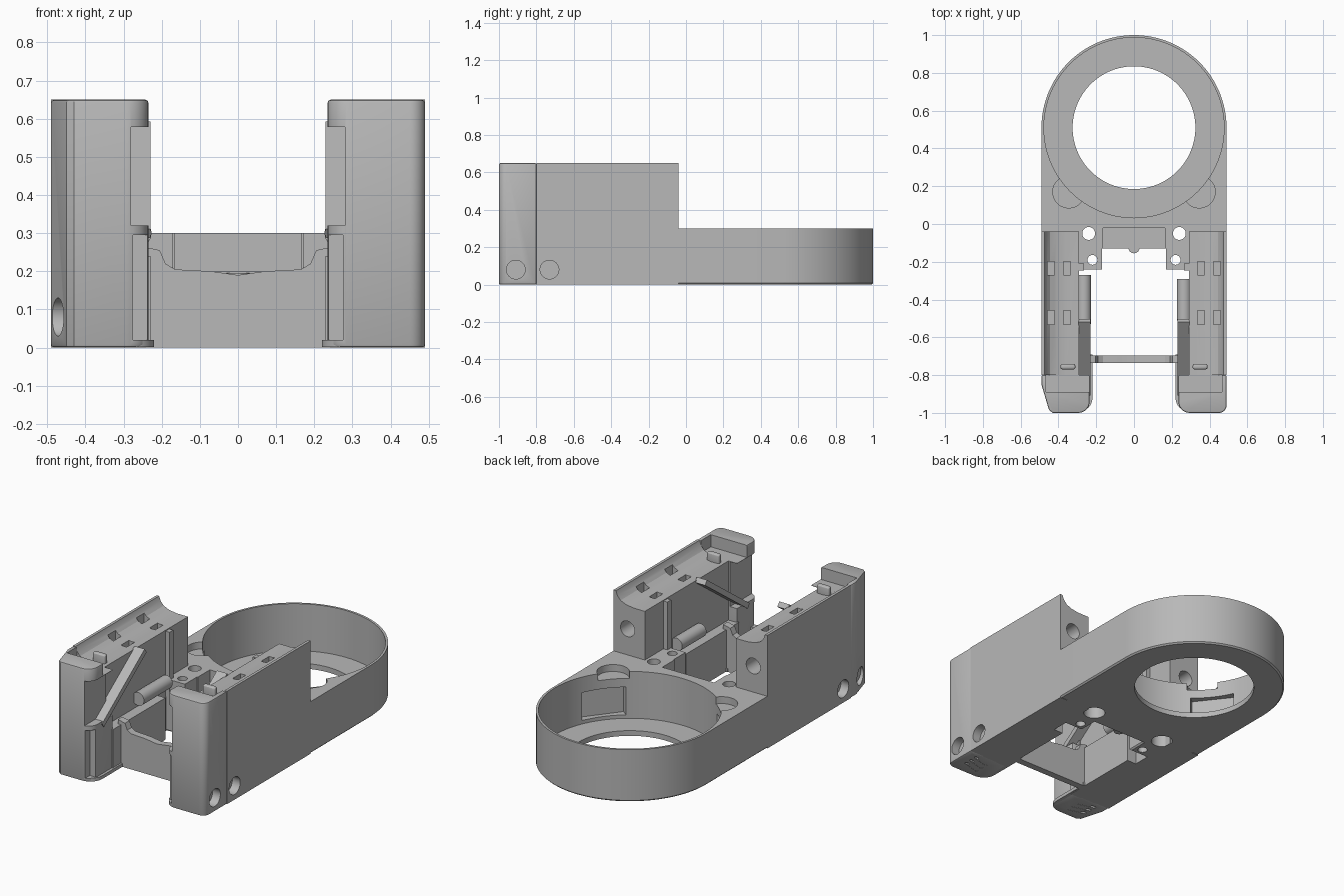
import bpy, bmesh
from math import radians, cos, sin, pi
from mathutils import Matrix, Vector

old = bpy.data.objects.get("Cube")
if old:
    bpy.data.objects.remove(old, do_unlink=True)

GREY = (0.48, 0.48, 0.48, 1)
mat = bpy.data.materials.new("plain grey plastic")
mat.use_nodes = True
mat.diffuse_color = GREY
mat.node_tree.nodes["Principled BSDF"].inputs["Base Color"].default_value = GREY


def finish(name, bm):
    bmesh.ops.recalc_face_normals(bm, faces=bm.faces)
    mesh = bpy.data.meshes.new(name)
    bm.to_mesh(mesh)
    bm.free()
    ob = bpy.data.objects.new(name, mesh)
    bpy.context.collection.objects.link(ob)
    mesh.materials.append(mat)
    return ob


def prism(name, pts, lo, hi, axis="z", foot=0.0):
    """Extrude a 2D outline along z (x, y points) or along y (x, z points)."""
    bm = bmesh.new()
    place = (lambda a, b, c: (a, b, c)) if axis == "z" else (lambda a, b, c: (a, c, b))
    face = bm.faces.new([bm.verts.new(place(a, b, lo)) for a, b in pts])
    grown = bmesh.ops.extrude_face_region(bm, geom=[face])["geom"]
    move = Vector(place(0, 0, hi - lo))
    bmesh.ops.translate(bm, vec=move, verts=[g for g in grown if isinstance(g, bmesh.types.BMVert)])
    bmesh.ops.recalc_face_normals(bm, faces=bm.faces)
    if foot:
        rim = [e for e in bm.edges if all(abs(v.co.z - lo) < 1e-5 for v in e.verts)]
        bmesh.ops.bevel(bm, geom=rim, offset=foot, segments=1, affect="EDGES")
    return finish(name, bm)


def box(name, x, y, z, turn=None, bevel=0.0):
    """Box from (min, max) pairs, optionally turned about its centre."""
    bm = bmesh.new()
    spans = [sorted(p) for p in (x, y, z)]
    size = [b - a for a, b in spans]
    mid = Vector([(a + b) / 2 for a, b in spans])
    m = Matrix.Translation(mid) @ (turn or Matrix()) @ Matrix.Diagonal((*size, 1))
    bmesh.ops.create_cube(bm, size=1, matrix=m)
    if bevel:
        bmesh.ops.bevel(bm, geom=bm.edges[:], offset=bevel, segments=3, profile=0.5, affect="EDGES")
    return finish(name, bm)


def rod(name, centre, r, length, axis="z", sides=48):
    bm = bmesh.new()
    turn = {"x": Matrix.Rotation(pi / 2, 4, "Y"), "y": Matrix.Rotation(pi / 2, 4, "X"), "z": Matrix()}[axis]
    bmesh.ops.create_cone(bm, cap_ends=True, segments=sides, radius1=r, radius2=r,
                          depth=length, matrix=Matrix.Translation(centre) @ turn)
    return finish(name, bm)


def cut(ob, *cutters):
    for c in cutters:
        c.hide_render = True
        mod = ob.modifiers.new("cut", "BOOLEAN")
        mod.operation, mod.solver, mod.object = "DIFFERENCE", "EXACT", c
        bpy.context.view_layer.objects.active = ob
        bpy.ops.object.modifier_apply(modifier=mod.name)
        bpy.data.objects.remove(c, do_unlink=True)


def arc(cx, cy, r, a0, a1, n):
    return [(cx + r * cos(radians(a0 + (a1 - a0) * i / n)),
             cy + r * sin(radians(a0 + (a1 - a0) * i / n))) for i in range(n + 1)]


def flip(pts, s):
    return [(s * a, b) for a, b in pts]


# Base: round cup at the back, two blocks reaching forward
right_edge = [(0.17, -0.13), (0.17, -0.24), (0.45, -0.24), (0.45, -0.045), (0.49, -0.045)]
outline = right_edge + arc(0, 0.51, 0.49, 0, 180, 64) + flip(right_edge, -1)[::-1]
base = prism("cup_base", outline, 0, 0.3, foot=0.008)
cut(base,
    rod("cup_cutter", (0, 0.51, 0.23), 0.477, 0.4, sides=96),
    rod("floor_hole", (0, 0.51, 0), 0.325, 0.2, sides=96),
    box("shelf_cutter", (-0.165, 0.165), (-0.2, -0.02), (0.2, 0.4)))
for s in (1, -1):
    angle = radians(-38 if s > 0 else 218)
    px, py = 0.475 * cos(angle), 0.51 + 0.475 * sin(angle)
    cut(base,
        rod("lobe_cutter", (s * 0.345, 0.17, 0.31), 0.085, 0.1),
        box("pocket_cutter", (px - 0.03, px + 0.03), (py - 0.12, py + 0.12), (0.05, 0.21),
            turn=Matrix.Rotation(angle, 4, "Z")),
        rod("screw_hole", (s * 0.24, -0.05, 0.15), 0.034, 0.5),
        rod("screw_recess", (s * 0.24, -0.05, 0), 0.058, 0.16),
        rod("small_hole", (s * 0.22, -0.19, 0.15), 0.026, 0.5))

# Nub in the middle of the shelf edge
rod("shelf_nub", (0, -0.125, 0.1), 0.03, 0.19)

# Front cross member with a dipped top and raised ends
half = [(0.07, 0.2), (0.165, 0.205), (0.19, 0.22), (0.205, 0.255), (0.25, 0.265), (0.25, 0)]
prism("cross_member", flip(half, -1)[::-1] + [(0, 0.19)] + half, -0.735, -0.695, axis="y")

trough = [(0.49, 0), (0.49, 0.65), (0.474, 0.65), (0.465, 0.625), (0.445, 0.602),
          (0.41, 0.587), (0.36, 0.58), (0.29, 0.58), (0.29, 0)]

for s, side in ((1, "left"), (-1, "right")):
    # Arm body with a hollowed top
    arm = prism(side + "_arm", flip(trough, s), -0.8, -0.04, axis="y")
    cut(arm, rod("end_hole", (s * 0.4, -0.04, 0.45), 0.045, 0.2, "y"),
        rod("side_hole", (s * 0.49, -0.73, 0.08), 0.05, 0.1, "x"))
    for x in (0.355, 0.44):
        for y in (-0.235, -0.495):
            cut(arm, box("slot", (s * (x - 0.018), s * (x + 0.018)), (y - 0.036, y + 0.036), (0.54, 0.7)))

    # Front end: one outer corner rounded, the other chamfered
    inner = arc(0.295, -0.94, 0.06, 180, 270, 8)
    outer = arc(0.45, -0.96, 0.04, 270, 360, 8) if s > 0 else [(0.43, -1.0), (0.45, -0.985), (0.49, -0.85)]
    cap = prism(side + "_front_cap", flip([(0.235, -0.8)] + inner + outer + [(0.49, -0.8)], s), 0, 0.65)
    rim = cap.modifiers.new("rim", "BEVEL")
    rim.width, rim.segments, rim.limit_method, rim.angle_limit = 0.008, 2, "ANGLE", radians(50)
    bpy.context.view_layer.objects.active = cap
    bpy.ops.object.modifier_apply(modifier=rim.name)
    cut(cap,
        box("trough_cutter", (s * 0.2, s * 0.465), (-0.89, -0.7), (0.58, 0.8)),
        box("window_cutter", (s * 0.1, s * 0.28), (-1.2, -0.7), (0.32, 0.578)),
        box("panel_cutter", (s * 0.1, s * 0.275), (-1.2, -0.955), (0.02, 0.295)),
        rod("side_hole", (s * 0.49, -0.91, 0.08), 0.05, 0.1, "x"))
    # Grille slots under the front end
    for i in range(3):
        y = -0.93 + i * 0.04
        cut(cap, box("vent", (s * 0.32, s * 0.43), (y - 0.008, y + 0.008), (-0.02, 0.025),
                     turn=Matrix.Rotation(radians(s * 15), 4, "Z")))

    # Rounded foot plate and inner rail
    foot = [(0.4, -0.69), (0.22, -0.69)] + arc(0.295, -0.92, 0.075, 180, 270, 8) + [(0.4, -0.995)]
    prism(side + "_foot_plate", flip(foot, s), 0.001, 0.02)
    box(side + "_inner_rail", (s * 0.23, s * 0.3), (-0.81, -0.33), (0, 0.24))
    box(side + "_rail_post", (s * 0.265, s * 0.3), (-0.245, -0.21), (0.2, 0.575))

    # Locking rod, slanted guide and top peg
    rod(side + "_lock_rod", (s * 0.265, -0.40, 0.3), 0.038, 0.26 if s < 0 else 0.22, "y", 32)
    box(side + "_slanted_guide", (s * 0.23, s * 0.295), (-0.945, -0.465), (0.425, 0.455),
        turn=Matrix.Rotation(radians(36), 4, "X"))
    box(side + "_top_peg", (s * 0.31, s * 0.39), (-0.77, -0.74), (0.55, 0.63), bevel=0.012)

# Smooth the curved walls, keep the corners crisp
bpy.ops.object.select_all(action="DESELECT")
for ob in bpy.context.collection.objects:
    if ob.type == "MESH" and mat.name in ob.data.materials:
        ob.select_set(True)
        bpy.context.view_layer.objects.active = ob
bpy.ops.object.shade_smooth_by_angle(angle=radians(25))
